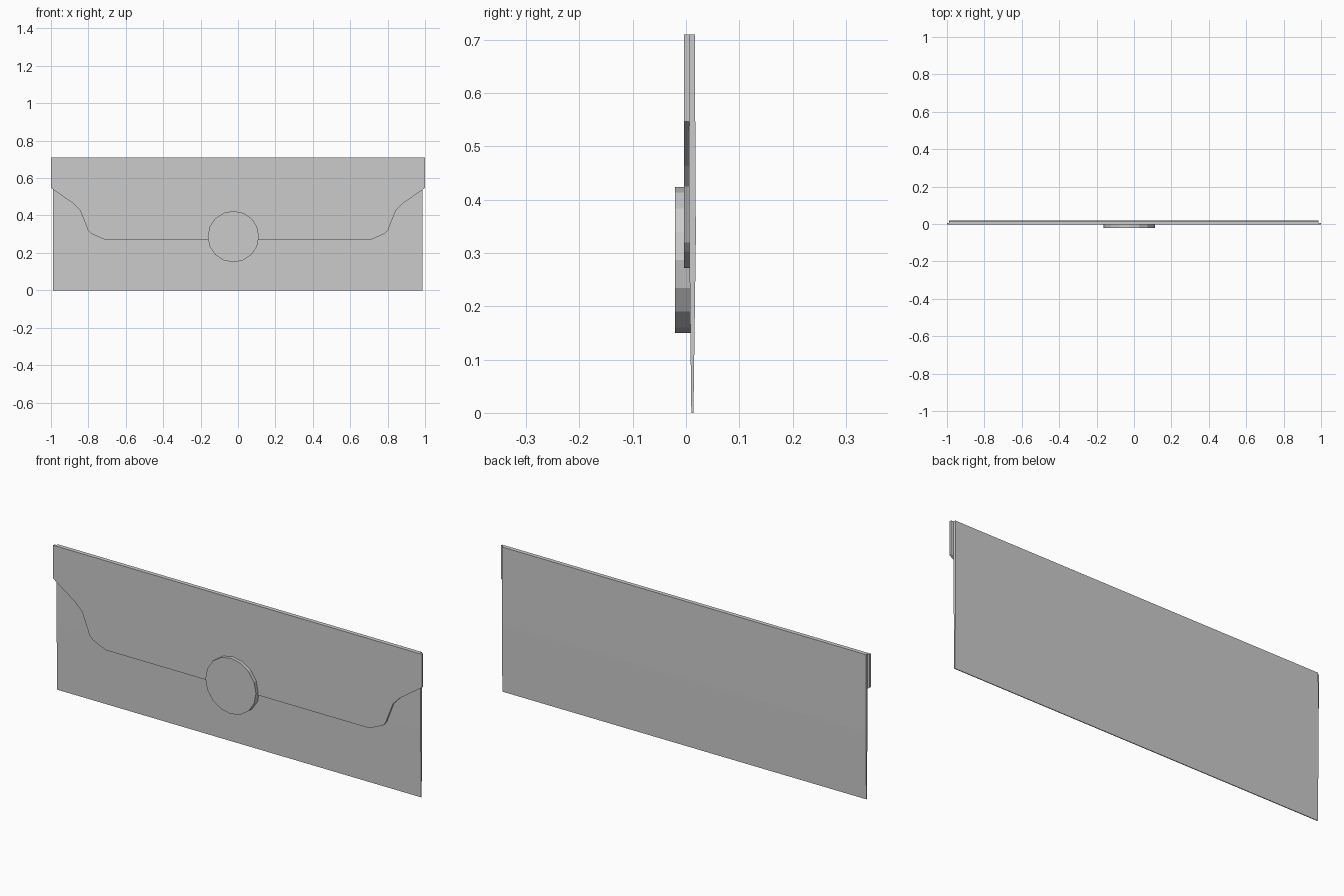
import bpy, bmesh, math
from mathutils import Vector

if "Cube" in bpy.data.objects:
    bpy.data.objects.remove(bpy.data.objects["Cube"])


def prism(name, outline, offset):
    """Extrude a closed outline of 3D points along an offset vector."""
    bm = bmesh.new()
    face = bm.faces.new([bm.verts.new(p) for p in outline])
    result = bmesh.ops.extrude_face_region(bm, geom=[face])
    moved = [v for v in result["geom"] if isinstance(v, bmesh.types.BMVert)]
    bmesh.ops.translate(bm, verts=moved, vec=Vector(offset))
    bmesh.ops.recalc_face_normals(bm, faces=bm.faces[:])
    mesh = bpy.data.meshes.new(name)
    bm.to_mesh(mesh)
    bm.free()
    obj = bpy.data.objects.new(name, mesh)
    bpy.context.collection.objects.link(obj)
    return obj


# Envelope body: slim wedge section (y, z), swept across the width
section = [(0.010, 0), (0.014, 0), (0.0185, 0.33), (0.0165, 0.71),
           (0.005, 0.71), (0.006, 0.33)]
prism("envelope_body", [(-0.988, y, z) for y, z in section], (1.974, 0, 0))

# Front flap: half outline (x, z), mirrored to the other side
half = [(1.0, 0.71), (1.0, 0.547), (0.88, 0.463), (0.843, 0.425),
        (0.825, 0.38), (0.802, 0.32), (0.785, 0.303), (0.715, 0.272)]
outline = half + [(-x, z) for x, z in reversed(half)]
prism("front_flap", [(x, -0.004, z) for x, z in outline], (0, 0.0105, 0))

# Round seal over the flap edge
sides, radius = 16, 0.137
ring = [(-0.025 + radius * math.cos(2 * math.pi * i / sides), -0.021,
         0.287 + radius * math.sin(2 * math.pi * i / sides)) for i in range(sides)]
prism("round_seal", ring, (0, 0.029, 0))
